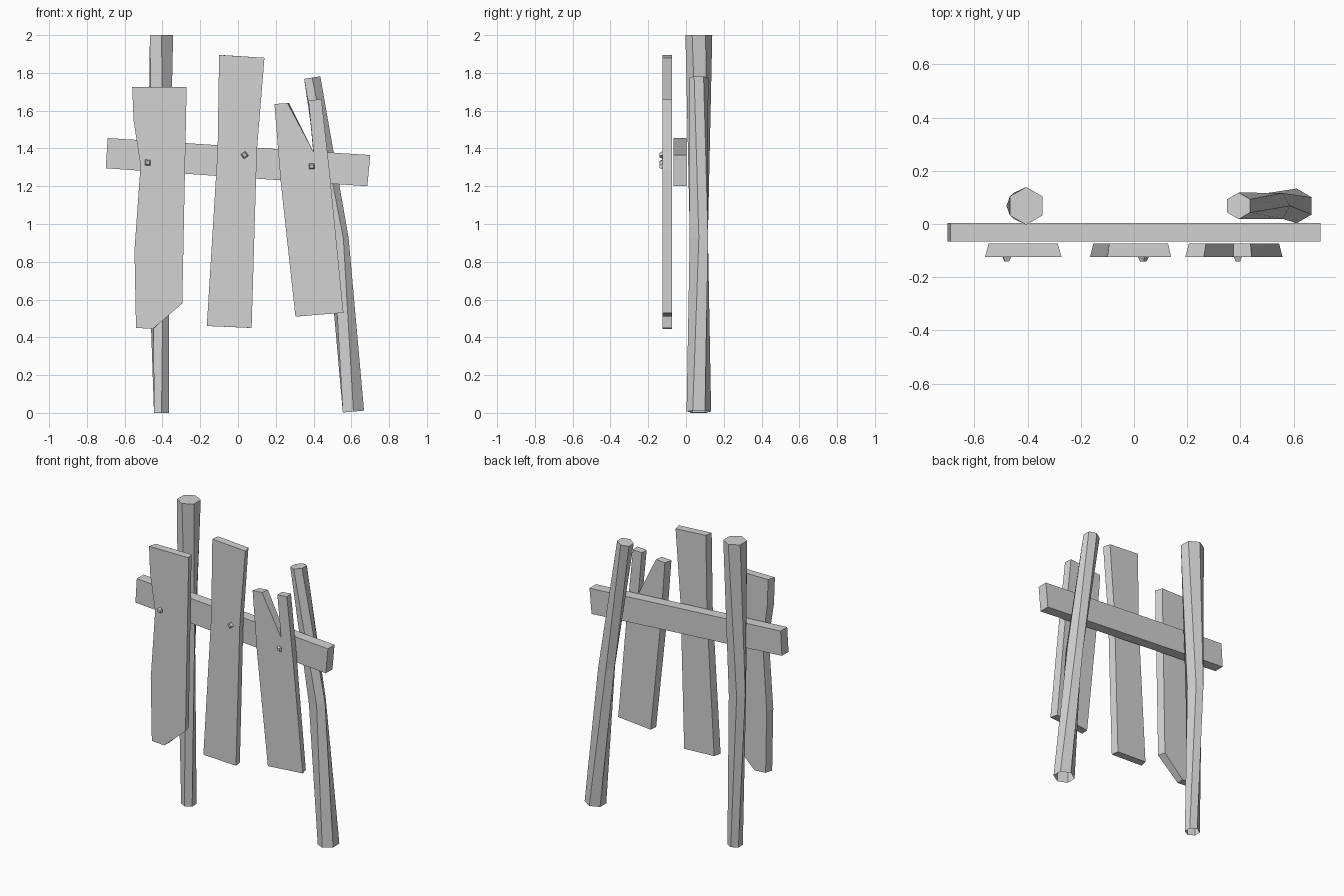
import bpy
import bmesh
from math import cos, sin, radians, pi
from mathutils import Matrix

cube = bpy.data.objects.get("Cube")
if cube:
    bpy.data.objects.remove(cube, do_unlink=True)

# Single colour for the whole fence
grey = bpy.data.materials.new("weathered_grey")
grey.use_nodes = True
grey.diffuse_color = (0.65, 0.65, 0.65, 1)
grey.node_tree.nodes["Principled BSDF"].inputs["Base Color"].default_value = grey.diffuse_color


def finish(name, bm):
    bmesh.ops.recalc_face_normals(bm, faces=bm.faces)
    mesh = bpy.data.meshes.new(name)
    bm.to_mesh(mesh)
    bm.free()
    mesh.materials.append(grey)
    obj = bpy.data.objects.new(name, mesh)
    bpy.context.scene.collection.objects.link(obj)
    return obj


def bridge(bm, a, b):
    n = len(a)
    for i in range(n):
        j = (i + 1) % n
        bm.faces.new((a[i], a[j], b[j], b[i]))


def plank(name, outline, front, back, taper=1.0):
    """Extrude an x/z outline through y, narrowing its back face."""
    bm = bmesh.new()
    xs = [x for x, z in outline]
    mid = (min(xs) + max(xs)) / 2
    a = [bm.verts.new((x, front, z)) for x, z in outline]
    b = [bm.verts.new((mid + (x - mid) * taper, back, z)) for x, z in outline]
    bridge(bm, a, b)
    bm.faces.new(a)
    bm.faces.new(b)
    return finish(name, bm)


def post(name, rings):
    """Six-sided bent post, open underneath; rings are x, z, radius, turn, tilt."""
    bm = bmesh.new()
    loops = []
    for x, z, r, turn, tilt in rings:
        loop = []
        for i in range(6):
            a = radians(30 + 60 * i + turn)
            u, v = r * cos(a), r * sin(a)
            loop.append(bm.verts.new((x + u * cos(radians(tilt)), 0.068 + v,
                                      z + u * sin(radians(tilt)))))
        loops.append(loop)
    for a, b in zip(loops, loops[1:]):
        bridge(bm, a, b)
    bm.faces.new(loops[-1])
    return finish(name, bm)


def nail(name, x, z, turn):
    bm = bmesh.new()
    bmesh.ops.create_cone(bm, cap_ends=True, segments=4, radius1=0.022,
                          radius2=0.012, depth=0.018)
    bm.transform(Matrix.Translation((x, -0.131, z))
                 @ Matrix.Rotation(radians(turn), 4, "Y")
                 @ Matrix.Rotation(pi / 2, 4, "X"))
    return finish(name, bm)


# Posts
post("right_post", [(-0.405, 0, 0.046, 0, 0), (-0.422, 1.0, 0.057, 30, 0),
                    (-0.405, 2.0, 0.071, 0, 0)])
post("left_post", [(0.611, 0.007, 0.065, 0, 5), (0.53, 0.92, 0.056, 30, 7),
                   (0.393, 1.775, 0.05, 0, 9)])

# Cross rail
plank("cross_rail", [(-0.69, 1.455), (-0.7, 1.295), (0.685, 1.2), (0.7, 1.365)],
      -0.066, 0.003)

# Upright boards
plank("right_board", [(-0.56, 1.725), (-0.553, 1.55), (-0.516, 1.31), (-0.548, 0.86),
                      (-0.54, 0.45), (-0.45, 0.445), (-0.295, 0.58), (-0.272, 1.725)],
      -0.124, -0.074, 0.9)
plank("middle_board", [(-0.1, 1.895), (-0.108, 1.39), (-0.165, 0.46), (0.072, 0.45),
                       (0.1, 1.39), (0.14, 1.88)], -0.124, -0.074, 0.92)
plank("left_split_board", [(0.193, 1.635), (0.225, 1.235), (0.304, 0.51), (0.558, 0.53),
                           (0.484, 1.285), (0.442, 1.66), (0.373, 1.655), (0.4, 1.38),
                           (0.262, 1.64)], -0.124, -0.074, 0.93)

# Nail heads
nail("right_nail", -0.478, 1.325, 50)
nail("middle_nail", 0.035, 1.365, 10)
nail("left_nail", 0.39, 1.305, 45)
